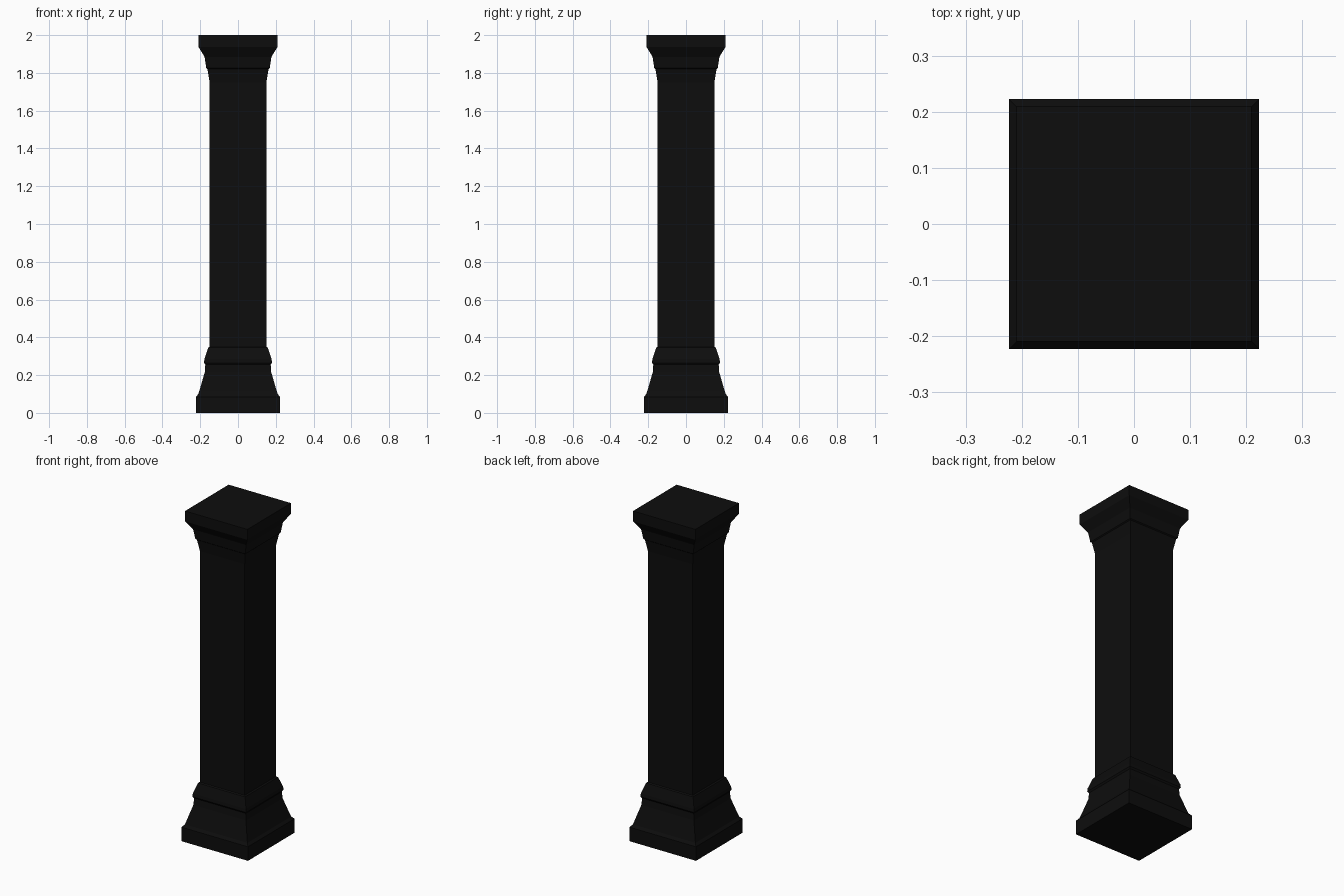
import bpy, bmesh

if "Cube" in bpy.data.objects:
    bpy.data.objects.remove(bpy.data.objects["Cube"])

black = bpy.data.materials.new("black_stone")
black.diffuse_color = (0.004, 0.004, 0.004, 1)
black.use_nodes = True
black.node_tree.nodes["Principled BSDF"].inputs["Base Color"].default_value = black.diffuse_color


def square_loft(name, profile):
    """Stack square rings (half_width, z) into a closed solid."""
    bm = bmesh.new()
    rings = [[bm.verts.new((sx * h, sy * h, z))
              for sx, sy in ((-1, -1), (1, -1), (1, 1), (-1, 1))]
             for h, z in profile]
    for a, b in zip(rings, rings[1:]):
        for i in range(4):
            j = (i + 1) % 4
            bm.faces.new((a[i], a[j], b[j], b[i]))
    bm.faces.new(rings[0][::-1])
    bm.faces.new(rings[-1])
    mesh = bpy.data.meshes.new(name)
    bm.to_mesh(mesh)
    bm.free()
    mesh.materials.append(black)
    obj = bpy.data.objects.new(name, mesh)
    bpy.context.collection.objects.link(obj)
    return obj


# One continuous solid: moulded base, plain shaft, moulded capital
base = [(0.223, 0), (0.223, 0.085), (0.21, 0.1), (0.205, 0.115),
        (0.176, 0.215), (0.173, 0.255), (0.18, 0.265), (0.178, 0.285),
        (0.158, 0.345), (0.15, 0.35)]
capital = [(0.15, 1.75), (0.162, 1.82), (0.168, 1.825), (0.177, 1.885),
           (0.18, 1.89), (0.209, 1.937), (0.209, 2.0)]
square_loft("pillar", base + capital)
